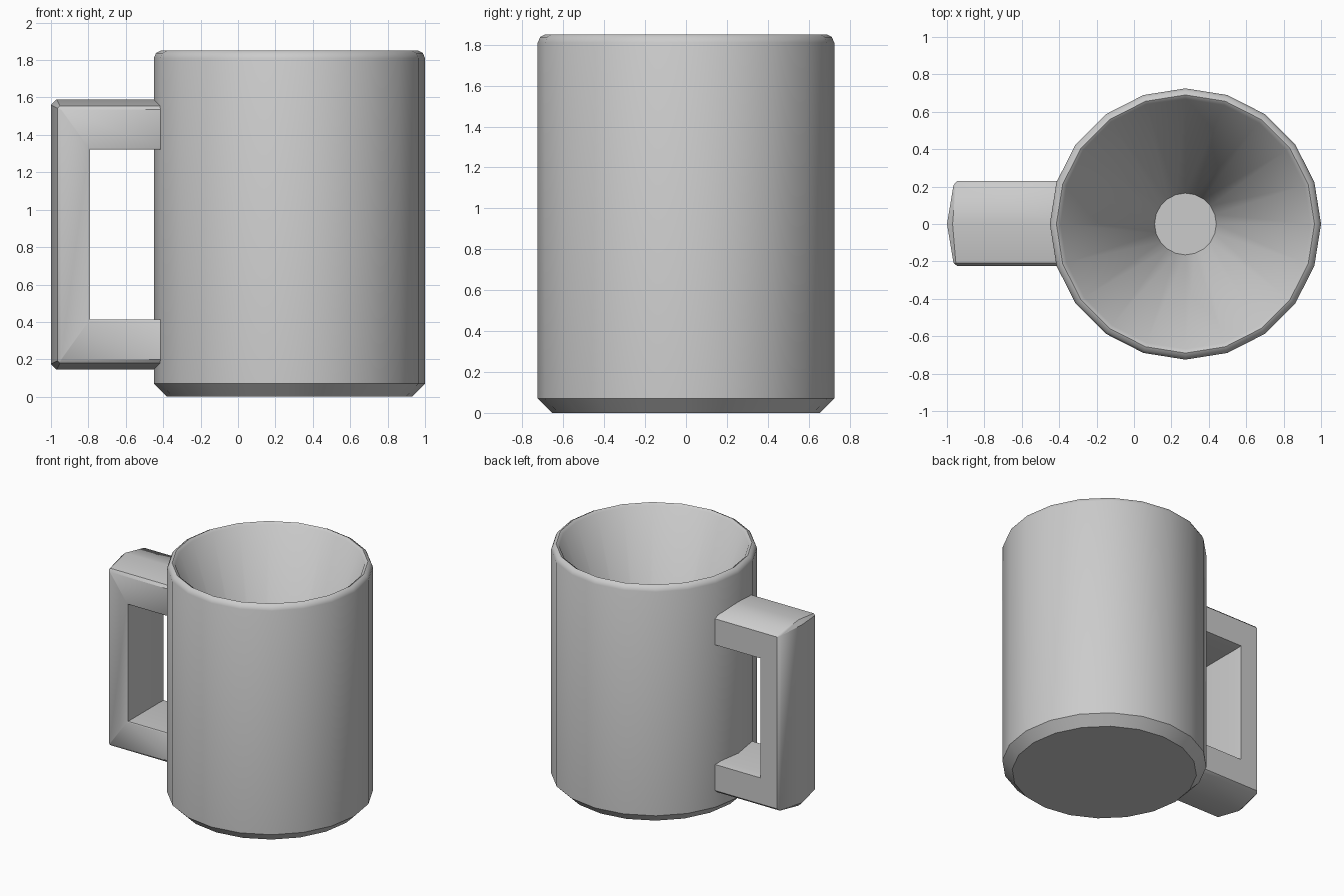
import bpy, bmesh
from math import sin, cos, pi, radians

if "Cube" in bpy.data.objects:
    bpy.data.objects.remove(bpy.data.objects["Cube"])

SIDES = 20
CENTRE_X = 0.275


def finish(name, bm):
    """Turn a bmesh into a smooth-by-angle object."""
    bmesh.ops.remove_doubles(bm, verts=bm.verts, dist=0.0005)
    bmesh.ops.recalc_face_normals(bm, faces=bm.faces)
    mesh = bpy.data.meshes.new(name)
    bm.to_mesh(mesh)
    bm.free()
    obj = bpy.data.objects.new(name, mesh)
    bpy.context.collection.objects.link(obj)
    bpy.ops.object.select_all(action='DESELECT')
    obj.select_set(True)
    bpy.context.view_layer.objects.active = obj
    bpy.ops.object.shade_smooth_by_angle(angle=radians(40))
    return obj


def skin(name, rings):
    """Bridge consecutive closed rings of points and cap both ends."""
    bm = bmesh.new()
    loops = [[bm.verts.new(p) for p in ring] for ring in rings]
    n = len(loops[0])
    for a, b in zip(loops, loops[1:]):
        for i in range(n):
            j = (i + 1) % n
            bm.faces.new((a[i], a[j], b[j], b[i]))
    bm.faces.new(loops[0])
    bm.faces.new(loops[-1])
    return finish(name, bm)


# Cup body: chamfered foot, straight wall, rounded rim, tapered inside
profile = [(0.655, 0), (0.725, 0.07), (0.725, 1.81), (0.713, 1.838),
           (0.69, 1.85), (0.668, 1.835), (0.165, 0.40)]
skin("mug_body", [[(CENTRE_X + r * cos(2 * pi * i / SIDES),
                    r * sin(2 * pi * i / SIDES), z) for i in range(SIDES)]
                  for r, z in profile])

# Handle: crowned bar swept round a squared C; each point is (y, inset)
outer = [(-0.225, 0.055), (-0.208, 0.035), (0, 0), (0.208, 0.035), (0.23, 0.055)]
inner = [(0.23, 0.01), (0.17, 0), (-0.22, 0), (-0.225, 0.008)]
X_END, X_OUT, X_IN = -0.40, -1.0, -0.79
Z_MID, H_OUT, H_IN = 0.8675, 0.7225, 0.455


def station(kind, sign):
    ring = []
    for y, d in outer:
        c = max(0.03 - 0.5 * d, 0.003)
        x, h = {"end": (X_END, H_OUT - d),
                "level": (X_OUT + d + c, H_OUT - d),
                "upright": (X_OUT + d, H_OUT - d - c)}[kind]
        ring.append((x, y, Z_MID + sign * h))
    for y, d in inner:
        x = X_END if kind == "end" else X_IN - d
        ring.append((x, y, Z_MID + sign * (H_IN + d)))
    return ring


kinds = ["end", "level", "upright"]
skin("handle", [station(k, 1) for k in kinds] +
     [station(k, -1) for k in reversed(kinds)])
